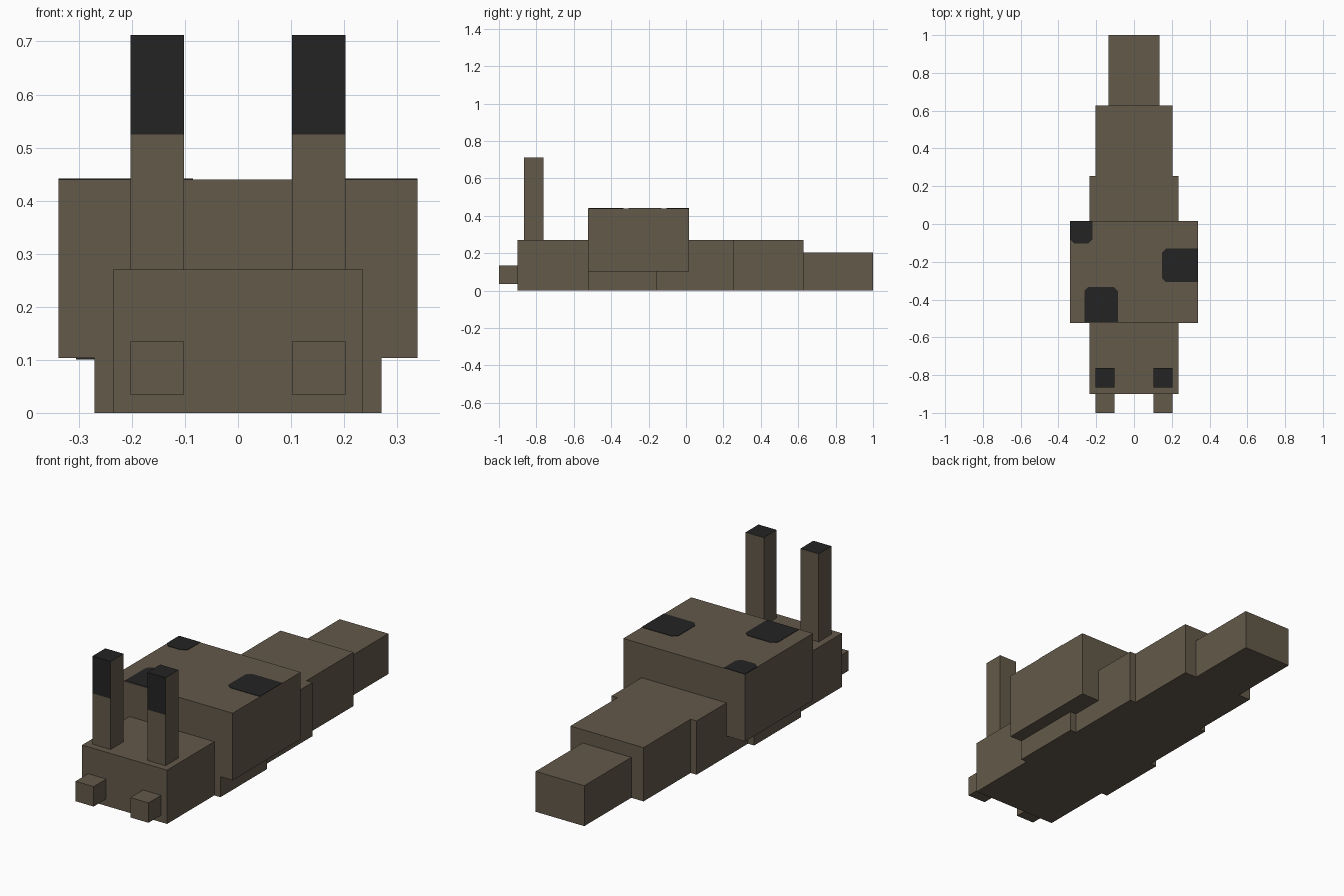
import bpy
import bmesh
from mathutils import Vector

cube = bpy.data.objects.get("Cube")
if cube:
    bpy.data.objects.remove(cube, do_unlink=True)


def material(name, colour):
    mat = bpy.data.materials.new(name)
    mat.use_nodes = True
    mat.diffuse_color = (*colour, 1)
    mat.node_tree.nodes["Principled BSDF"].inputs["Base Color"].default_value = (*colour, 1)
    return mat


brown = material("earth brown", (0.125, 0.100, 0.068))
black = material("soft black", (0.017, 0.017, 0.017))


def finish(name, bm, *mats):
    mesh = bpy.data.meshes.new(name)
    bm.to_mesh(mesh)
    bm.free()
    for mat in mats:
        mesh.materials.append(mat)
    obj = bpy.data.objects.new(name, mesh)
    bpy.context.collection.objects.link(obj)
    return obj


def box_mesh(low, high):
    low, high = Vector(low), Vector(high)
    bm = bmesh.new()
    bmesh.ops.create_cube(bm, size=1)
    bmesh.ops.scale(bm, vec=high - low, verts=bm.verts)
    bmesh.ops.translate(bm, vec=(low + high) / 2, verts=bm.verts)
    return bm


def segment(name, half_width, back, front, bottom, top):
    bm = box_mesh((-half_width, back, bottom), (half_width, front, top))
    return finish(name, bm, brown)


# Body, from the head to the tail tip
segment("head", 0.236, -0.9, -0.525, 0, 0.27)
segment("front_body", 0.27, -0.525, -0.155, 0, 0.27)
segment("rear_body", 0.236, -0.155, 0.253, 0, 0.27)
segment("tail_base", 0.203, 0.253, 0.627, 0, 0.27)
segment("tail_tip", 0.135, 0.627, 1.0, 0, 0.203)
segment("shell", 0.338, -0.525, 0.015, 0.103, 0.44)

# Paired feelers and eye stalks
for side, sign in (("left", 1), ("right", -1)):
    x0, x1 = sorted((sign * 0.102, sign * 0.203))
    finish(side + "_feeler", box_mesh((x0, -1.0, 0.035), (x1, -0.9, 0.135)), brown)

    # Dark eye on the upper front and the top of the stalk
    bm = box_mesh((x0, -0.865, 0.27), (x1, -0.763, 0.712))
    bmesh.ops.bisect_plane(bm, geom=bm.verts[:] + bm.edges[:] + bm.faces[:],
                           plane_co=(0, 0, 0.525), plane_no=(0, 0, 1))
    bm.normal_update()
    for face in bm.faces:
        eye = face.normal.y < -0.5 and face.calc_center_median().z > 0.525
        face.material_index = int(eye or face.normal.z > 0.5)
    finish(side + "_eye_stalk", bm, brown, black)


def patch(name, x0, x1, y0, y1, z, cut_corners):
    """Thin plate whose listed corners are cut off."""
    bm = box_mesh((x0, y0, z - 0.002), (x1, y1, z + 0.002))
    centre = Vector(((x0 + x1) / 2, (y0 + y1) / 2, z))
    edges = []
    for edge in bm.edges:
        a, b = (v.co for v in edge.verts)
        offset = (a + b) / 2 - centre
        corner = (1 if offset.x > 0 else -1, 1 if offset.y > 0 else -1)
        if abs(a.z - b.z) > 0.001 and corner in cut_corners:
            edges.append(edge)
    if edges:
        bmesh.ops.bevel(bm, geom=edges, offset=0.022, segments=1, affect='EDGES')
    return finish(name, bm, black)


# Spots on top of the shell
patch("rear_spot", -0.338, -0.22, -0.103, 0.015, 0.44, [(-1, -1), (1, -1)])
patch("side_spot", 0.148, 0.338, -0.308, -0.13, 0.44, [(-1, 1), (-1, -1)])
patch("front_spot", -0.263, -0.085, -0.52, -0.333, 0.44, [(-1, 1), (1, 1)])

# Small spots under the shell overhang
for i, (y0, y1) in enumerate(((-0.51, -0.34), (-0.32, -0.24), (-0.21, -0.13))):
    patch(f"under_spot_{i + 1}", -0.305, -0.268, y0, y1, 0.103, [])
